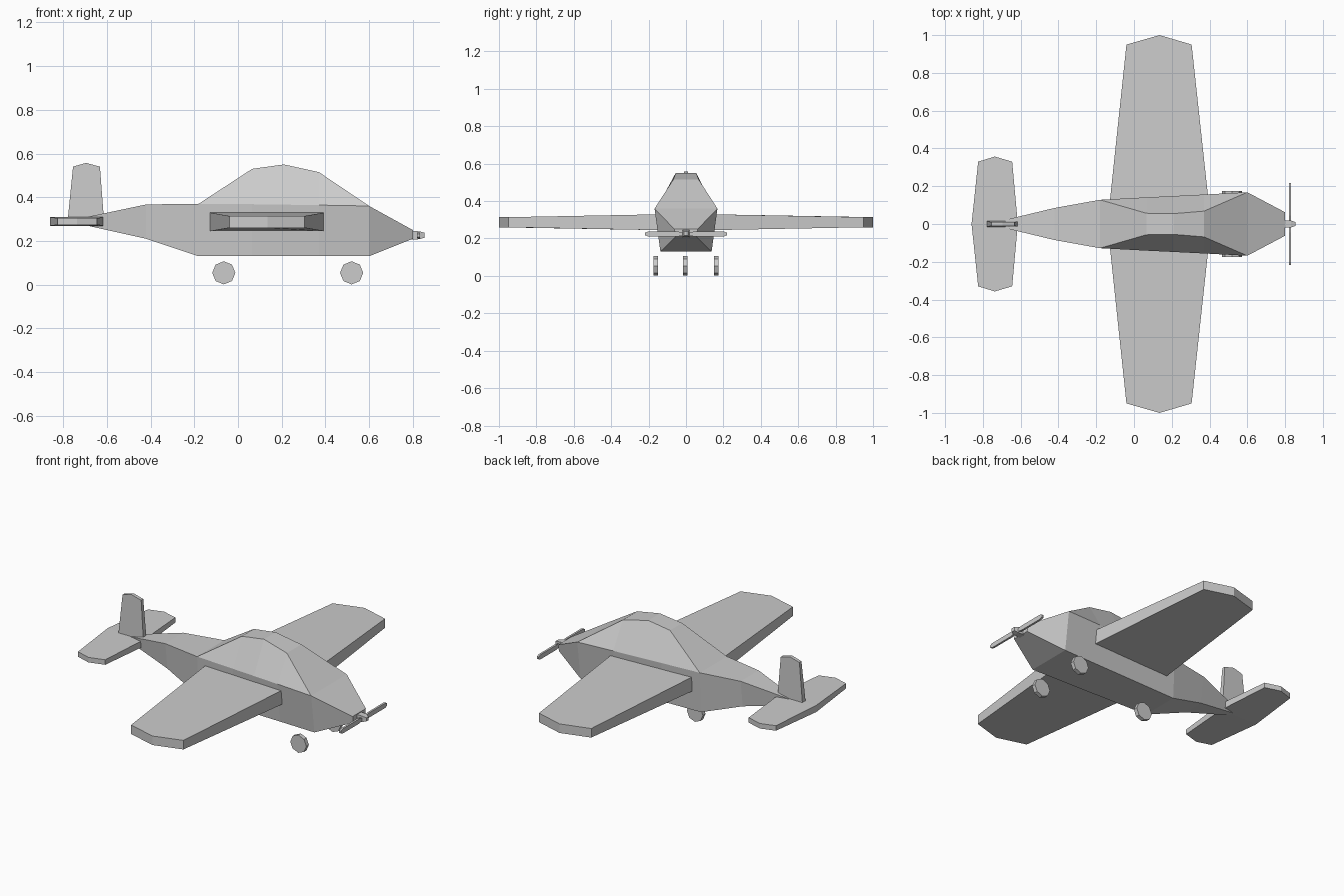
import bpy, bmesh
from math import pi

if "Cube" in bpy.data.objects:
    bpy.data.objects.remove(bpy.data.objects["Cube"])


def make(name, verts, faces):
    mesh = bpy.data.meshes.new(name)
    ob = bpy.data.objects.new(name, mesh)
    bpy.context.collection.objects.link(ob)
    bm = bmesh.new()
    vs = [bm.verts.new(v) for v in verts]
    for f in faces:
        bm.faces.new([vs[i] for i in f])
    bmesh.ops.remove_doubles(bm, verts=bm.verts, dist=0.0005)
    bmesh.ops.dissolve_degenerate(bm, edges=bm.edges, dist=0.0005)
    bmesh.ops.recalc_face_normals(bm, faces=bm.faces)
    bm.to_mesh(mesh)
    bm.free()
    return ob


def loft(name, rings):
    """Skin a row of equal-sized rings and cap both ends."""
    n = len(rings[0])
    verts = [p for r in rings for p in r]
    faces = [(k * n + i, k * n + (i + 1) % n, (k + 1) * n + (i + 1) % n, (k + 1) * n + i)
             for k in range(len(rings) - 1) for i in range(n)]
    faces += [tuple(range(n)), tuple(range(len(verts) - n, len(verts)))]
    return make(name, verts, faces)


def panel(name, outline, place):
    """Slab from an outline of (chord, span, half thickness) points."""
    return loft(name, [[place(c, s, side * t) for c, s, t in outline] for side in (-1, 1)])


# Fuselage and canopy: x, bottom z, bottom half width, shoulder z, half width, roof z, half width
stations = [
    (-0.69, 0.27, 0.015, 0.31, 0.02, 0.31, 0.02),
    (-0.42, 0.21, 0.065, 0.367, 0.085, 0.367, 0.085),
    (-0.18, 0.13, 0.115, 0.37, 0.128, 0.37, 0.128),
    (0.065, 0.13, 0.122, 0.368, 0.141, 0.53, 0.057),
    (0.21, 0.13, 0.126, 0.366, 0.148, 0.55, 0.055),
    (0.37, 0.13, 0.13, 0.364, 0.156, 0.515, 0.068),
    (0.60, 0.13, 0.137, 0.36, 0.168, 0.36, 0.168),
    (0.80, 0.21, 0.055, 0.25, 0.062, 0.25, 0.062),
]
loft("fuselage", [[(x, -bw, bz), (x, bw, bz), (x, sw, sz), (x, tw, tz), (x, -tw, tz), (x, -sw, sz)]
                  for x, bz, bw, sz, sw, tz, tw in stations])

# Wings and tailplane, tapering to pointed tips
wing = [(-0.13, 0.10, 0.043), (-0.04, 0.95, 0.027), (0.135, 1.0, 0.027),
        (0.305, 0.95, 0.027), (0.397, 0.10, 0.043)]
tail = [(-0.86, 0.0, 0.02), (-0.825, 0.33, 0.015), (-0.737, 0.357, 0.015),
        (-0.645, 0.33, 0.015), (-0.615, 0.0, 0.02)]
for side, label in ((1, "left"), (-1, "right")):
    panel(label + "_wing", wing, lambda c, s, t: (c, side * s, 0.287 + t))
    panel(label + "_tailplane", tail, lambda c, s, t: (c, side * s, 0.289 + t))

# Tail fin
fin = [(-0.78, 0.29, 0.015), (-0.755, 0.54, 0.01), (-0.695, 0.557, 0.01),
       (-0.632, 0.54, 0.01), (-0.613, 0.29, 0.015)]
panel("tail_fin", fin, lambda c, s, t: (c, t, s))

# Wheels: two under the nose, one amidships
for name, x, y in (("left_wheel", 0.52, 0.162), ("right_wheel", 0.52, -0.162),
                   ("rear_wheel", -0.065, -0.003)):
    bpy.ops.mesh.primitive_cylinder_add(vertices=8, radius=0.053, depth=0.024,
                                        location=(x, y, 0.054), rotation=(pi / 2, 0, 0))
    bpy.context.object.name = name

# Propeller hub and blades
loft("propeller_hub", [[(x, a * r, 0.226 + b * r) for a, b in ((-1, -1), (1, -1), (1, 1), (-1, 1))]
                       for x, r in ((0.79, 0.02), (0.83, 0.018), (0.854, 0.011))])
blade = [(-0.006, 0.01), (-0.014, 0.045), (-0.014, 0.2), (-0.007, 0.218),
         (0.007, 0.218), (0.014, 0.2), (0.014, 0.045), (0.006, 0.01)]
for side, label in ((1, "left"), (-1, "right")):
    panel(label + "_propeller_blade", [(c, s, 0.006) for c, s in blade],
          lambda c, s, t: (0.826 + t, side * s, 0.224 + c))
